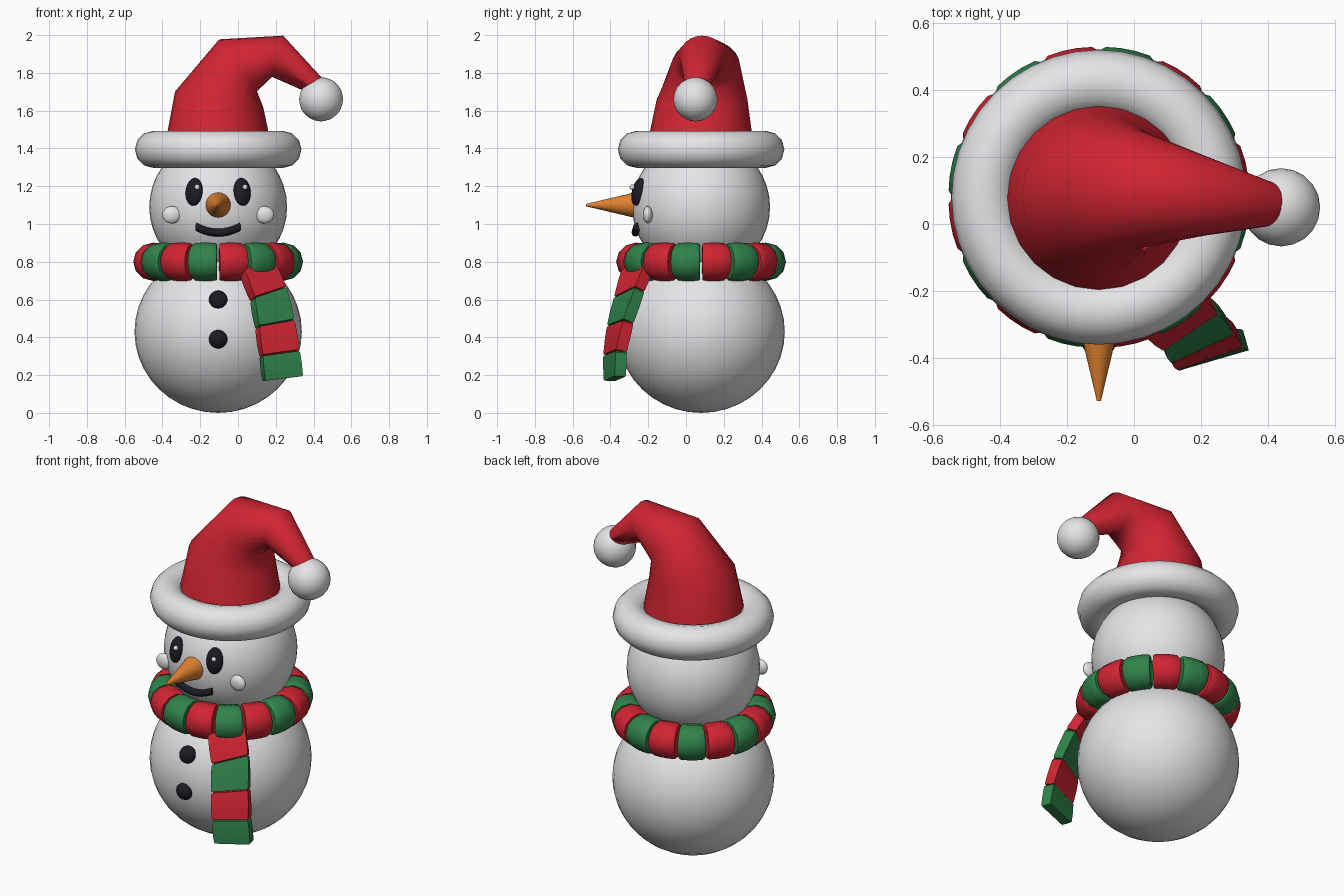
import bpy, bmesh, math
from mathutils import Vector, Matrix

if "Cube" in bpy.data.objects:
    bpy.data.objects.remove(bpy.data.objects["Cube"], do_unlink=True)


def material(name, rgb):
    m = bpy.data.materials.new(name)
    m.use_nodes = True
    m.diffuse_color = (*rgb, 1)
    m.node_tree.nodes["Principled BSDF"].inputs["Base Color"].default_value = (*rgb, 1)
    return m


WHITE = material("snow white", (0.8, 0.8, 0.82))
RED = material("wool red", (0.64, 0.018, 0.032))
GREEN = material("wool green", (0.03, 0.23, 0.07))
ORANGE = material("carrot orange", (0.75, 0.22, 0.03))
BLACK = material("coal black", (0.011, 0.011, 0.018))

CX, CY = -0.105, 0.08          # vertical axis of the figure
HEAD = Vector((CX, CY, 1.09))
HEAD_R = 0.365


def finish(obj, name, mat, angle=50):
    obj.name = name
    if mat:
        obj.data.materials.append(mat)
    bpy.ops.object.select_all(action='DESELECT')
    obj.select_set(True)
    bpy.context.view_layer.objects.active = obj
    bpy.ops.object.shade_smooth_by_angle(angle=math.radians(angle))
    return obj


def ball(name, loc, scale, mat, segs=32, rings=16, normal=None):
    """Ellipsoid; its y axis follows the normal when one is given."""
    bpy.ops.mesh.primitive_uv_sphere_add(segments=segs, ring_count=rings, radius=1, location=loc)
    o = bpy.context.object
    o.scale = scale
    if normal:
        o.rotation_euler = normal.to_track_quat('-Y', 'Z').to_euler()
    return finish(o, name, mat)


def loft(bm, rings, mat_index=0):
    """Skin a list of closed rings and cap both ends."""
    vs = [[bm.verts.new(p) for p in ring] for ring in rings]
    n = len(vs[0])
    faces = [bm.faces.new((a[i], a[(i + 1) % n], b[(i + 1) % n], b[i]))
             for a, b in zip(vs, vs[1:]) for i in range(n)]
    faces += [bm.faces.new(vs[0][::-1]), bm.faces.new(vs[-1])]
    for f in faces:
        f.material_index = mat_index


def mesh_object(bm, name, mats, angle=50):
    bmesh.ops.recalc_face_normals(bm, faces=bm.faces)
    me = bpy.data.meshes.new(name)
    bm.to_mesh(me)
    bm.free()
    o = bpy.data.objects.new(name, me)
    bpy.context.collection.objects.link(o)
    for m in mats:
        me.materials.append(m)
    return finish(o, name, None, angle)


def on_head(x, z):
    """Point of the head's front surface and its normal."""
    dx, dz = x - HEAD.x, z - HEAD.z
    n = Vector((dx, -math.sqrt(HEAD_R ** 2 - dx * dx - dz * dz), dz))
    return HEAD + n, n.normalized()


# Snowballs
ball("body", (CX, CY, 0.43), (0.443, 0.443, 0.43), WHITE, 40, 20)
ball("head", HEAD, (HEAD_R,) * 3, WHITE, 40, 20)

# Eyes with highlights, and cheeks
for side, label in ((-1, "right"), (1, "left")):
    p, n = on_head(CX + side * 0.127, 1.17)
    ball(label + "_eye", p, (0.047, 0.032, 0.075), BLACK, 20, 12, n)
    ball(label + "_eye_highlight", p + Vector((0.016, -0.032, 0.025)), (0.014,) * 3, WHITE, 12, 8)
    p, n = on_head(CX + side * 0.238, 1.05)
    ball(label + "_cheek", p + n * 0.012, (0.05, 0.026, 0.046), WHITE, 16, 10)

# Carrot nose
bpy.ops.mesh.primitive_cone_add(vertices=24, radius1=0.07, radius2=0.006, depth=0.27,
                                location=(CX, -0.395, 1.1), rotation=(math.pi / 2, 0, 0))
finish(bpy.context.object, "nose", ORANGE)

# Smile: a tube that follows the face
bm = bmesh.new()
rings = []
for i in range(13):
    t = i / 6 - 1
    p, n = on_head(CX + 0.112 * t, 0.957 + 0.03 * t * t)
    up = n.cross(Vector((1, 0, 0))).normalized()
    rings.append([p + n * 0.008 + (n * math.cos(a) + up * math.sin(a)) * 0.021
                  for a in (k * math.tau / 10 for k in range(10))])
loft(bm, rings)
mesh_object(bm, "mouth", [BLACK])

# Coat buttons
for z, label in ((0.6, "upper"), (0.39, "lower")):
    dz = z - 0.43
    n = Vector((0, -math.sqrt(0.443 ** 2 - dz * dz), dz))
    ball(label + "_button", Vector((CX, CY, 0.43)) + n, (0.049, 0.035, 0.049), BLACK, 20, 12, n.normalized())

# Scarf loop: sixteen short torus pieces in alternating colours
bm = bmesh.new()
step = math.tau / 16
for k in range(16):
    rings = []
    for t, s in ((0.05, 0.93), (0.12, 1), (0.37, 1.01), (0.63, 1.01), (0.88, 1), (0.95, 0.93)):
        a = (k + t) * step
        ring = []
        for j in range(12):
            b = j * math.tau / 12
            r = 0.35 + 0.1 * s * math.cos(b)
            ring.append((CX + r * math.cos(a), CY + r * math.sin(a), 0.8 + 0.1 * s * math.sin(b)))
        rings.append(ring)
    loft(bm, rings, k % 2)
mesh_object(bm, "scarf_loop", [RED, GREEN])

# Scarf tail: four blocks along a twisting path (centre, yaw, slope of the width)
path = [((0.095, -0.25, 0.78), 42, 0.3), ((0.16, -0.3, 0.63), 34, 0.28),
        ((0.195, -0.348, 0.47), 25, 0.16), ((0.22, -0.376, 0.315), 19, 0.13),
        ((0.237, -0.377, 0.18), 16, 0.12)]


def tail_section(t, size):
    i = min(int(t), 3)
    f = t - i
    (p0, y0, s0), (p1, y1, s1) = path[i], path[i + 1]
    p0, p1 = Vector(p0), Vector(p1)
    yaw = math.radians(y0 + (y1 - y0) * f)
    w = Vector((math.cos(yaw), math.sin(yaw), s0 + (s1 - s0) * f)).normalized()
    n = (p1 - p0).cross(w).normalized()
    c = p0.lerp(p1, f)
    return [c + size * (w * 0.104 * a + n * 0.031 * b) for a, b in ((-1, -1), (1, -1), (1, 1), (-1, 1))]


bm = bmesh.new()
for k in range(4):
    loft(bm, [tail_section(k + t, s) for t, s in ((0.01, 0.93), (0.07, 1), (0.5, 1.02), (0.93, 1), (0.99, 0.96))],
         k % 2)
mesh_object(bm, "scarf_tail", [RED, GREEN], 35)

# Hat brim
bpy.ops.mesh.primitive_torus_add(major_segments=40, minor_segments=12, major_radius=0.343,
                                 minor_radius=0.098, location=(CX, CY, 1.395))
finish(bpy.context.object, "hat_brim", WHITE)

# Bent hat: circles that tilt towards +x and shrink (centre, tilt, radius in the bend, radius across)
sections = [((CX, 0.075, 1.4), 0, 0.285, 0.285), ((-0.1, 0.085, 1.66), 10, 0.237, 0.24),
            ((0.0, 0.105, 1.84), 54, 0.17, 0.18), ((0.21, 0.085, 1.888), 105, 0.113, 0.12),
            ((0.405, 0.06, 1.735), 138, 0.055, 0.066)]
bm = bmesh.new()
rings = []
for centre, tilt, rx, ry in sections:
    rot = Matrix.Rotation(math.radians(tilt), 3, 'Y')
    rings.append([Vector(centre) + rot @ Vector((rx * math.cos(a), ry * math.sin(a), 0))
                  for a in (k * math.tau / 24 for k in range(24))])
loft(bm, rings)
mesh_object(bm, "hat", [RED], 75)

# Pompom
bpy.ops.mesh.primitive_ico_sphere_add(subdivisions=3, radius=0.117, location=(0.44, 0.05, 1.66))
finish(bpy.context.object, "pompom", WHITE)
